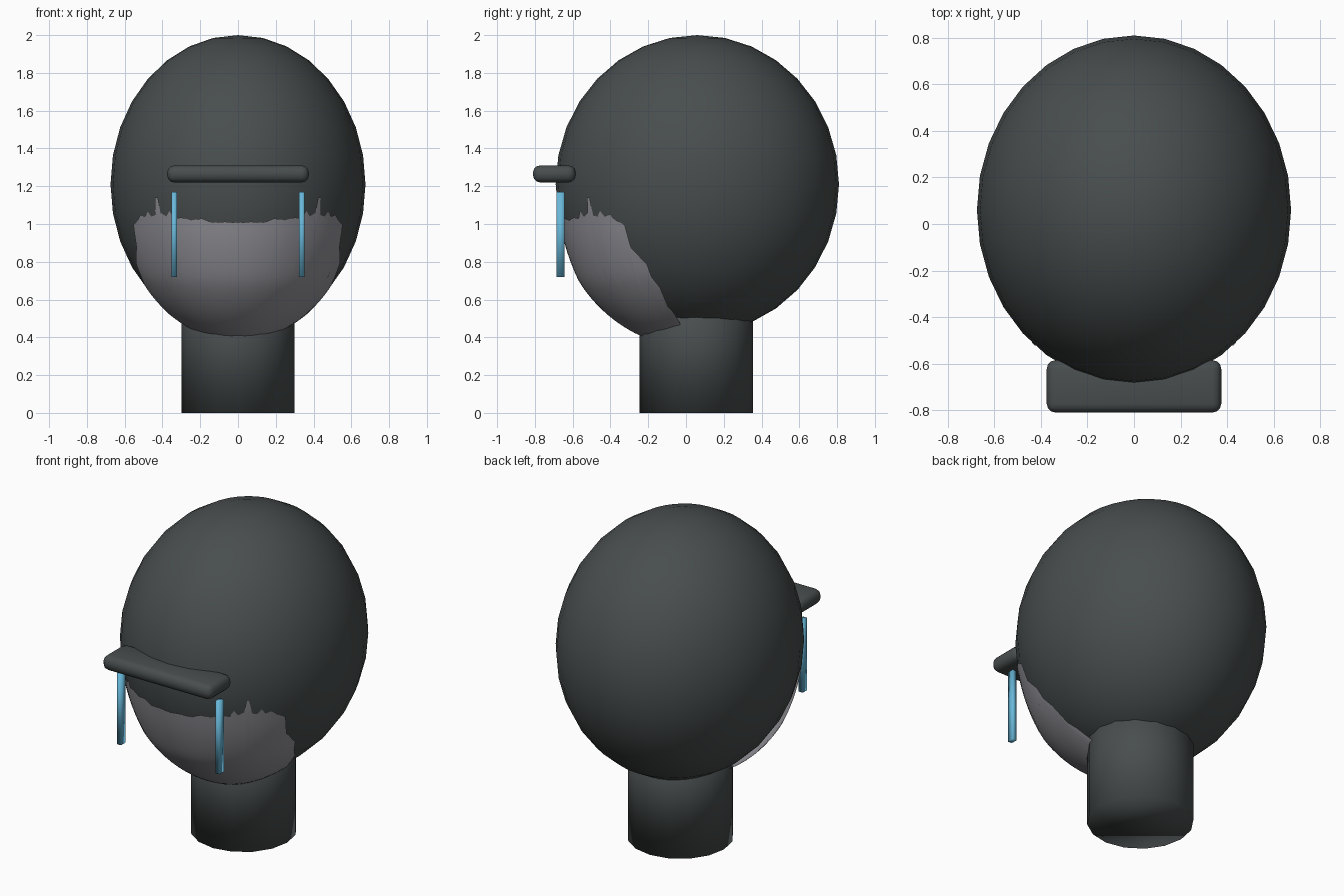
import bpy, bmesh, math

if "Cube" in bpy.data.objects:
    bpy.data.objects.remove(bpy.data.objects["Cube"])

CENTRE = (0.0, 0.06, 1.21)
RADII = (0.675, 0.75, 0.79)


def material(name, rgb):
    m = bpy.data.materials.new(name)
    m.diffuse_color = (*rgb, 1)
    m.use_nodes = True
    m.node_tree.nodes["Principled BSDF"].inputs["Base Color"].default_value = m.diffuse_color
    return m


charcoal = material("charcoal", (0.065, 0.075, 0.075))
grey = material("mid grey", (0.29, 0.29, 0.32))
blue = material("sky blue", (0.14, 0.48, 0.70))


def finish(bm, name, mat, smooth=True):
    bmesh.ops.recalc_face_normals(bm, faces=bm.faces)
    me = bpy.data.meshes.new(name)
    bm.to_mesh(me)
    bm.free()
    me.materials.append(mat)
    for p in me.polygons:
        p.use_smooth = smooth
    ob = bpy.data.objects.new(name, me)
    bpy.context.collection.objects.link(ob)
    return ob


def box(name, lo, hi, mat):
    bm = bmesh.new()
    bmesh.ops.create_cube(bm, size=1)
    for v in bm.verts:
        v.co = [(a + b) / 2 + c * (b - a) for a, b, c in zip(lo, hi, v.co)]
    return finish(bm, name, mat)


def jagged_top(phi):
    """Height of the torn upper edge of the face patch at an angle from the front."""
    for (a, za), (b, zb) in zip(EDGE, EDGE[1:]):
        if a <= phi <= b:
            return za + (zb - za) * (phi - a) / (b - a)
    return EDGE[-1][1]


# Head
bm = bmesh.new()
bmesh.ops.create_uvsphere(bm, u_segments=32, v_segments=16, radius=1)
for v in bm.verts:
    v.co = [c + r * k for c, r, k in zip(CENTRE, RADII, v.co)]
finish(bm, "head", charcoal)

# Face patch: a slightly raised shell that bulges at the chin
EDGE = [(0, 1.01), (6, 1.015), (12, 1.01), (17, 1.03), (22, 1.02), (27, 1.035),
        (31, 1.03), (33, 1.07), (35, 1.04), (38, 1.06), (39, 1.14), (40.5, 1.14),
        (41.5, 1.05), (44, 1.04), (46, 1.07), (48, 1.04), (51, 1.05), (54, 1.02),
        (58, 1.0), (59.5, 0.9), (62, 0.87), (66, 0.82), (67, 0.76), (70, 0.7),
        (71, 0.6), (73.5, 0.56), (74.5, 0.5)]
angles = sorted({a for a, _ in EDGE} | {i * 3.0 for i in range(24)})
angles = [-a for a in reversed(angles) if a > 0] + angles
ROWS = 24
bm = bmesh.new()
columns = []
for a in angles:
    phi = math.radians(a)
    top = jagged_top(abs(a))
    start = math.asin((CENTRE[2] - top) / RADII[2])
    col = []
    for j in range(ROWS + 1):
        lat = start + (math.radians(88) - start) * j / ROWS
        s, drop = math.cos(lat) * 1.004, math.sin(lat) * 1.004
        z = CENTRE[2] - RADII[2] * drop
        bulge = min(1, max(0, (1.02 - z) / 0.25)) * math.cos(phi) ** 0.7
        col.append(bm.verts.new((RADII[0] * s * math.sin(phi),
                                 CENTRE[1] - RADII[1] * s * math.cos(phi),
                                 z - 0.075 * bulge)))
    columns.append(col)
for c, d in zip(columns, columns[1:]):
    for j in range(ROWS):
        bm.faces.new((c[j], c[j + 1], d[j + 1], d[j]))
patch = finish(bm, "face_patch", grey)
# Outward normals for the open shell
if sum(p.normal.y for p in patch.data.polygons) > 0:
    patch.data.flip_normals()

# Neck
bm = bmesh.new()
bmesh.ops.create_cone(bm, cap_ends=True, segments=16, radius1=0.3, radius2=0.3, depth=0.7)
for v in bm.verts:
    v.co.y += 0.055
    v.co.z += 0.35
finish(bm, "neck", charcoal)

# Brow bar with rounded edges
brow = box("brow_bar", (-0.375, -0.81, 1.22), (0.375, -0.585, 1.31), charcoal)
bev = brow.modifiers.new("rounding", 'BEVEL')
bev.width = 0.038
bev.segments = 3

# Thin hanging strips on both sides of the face
for side, x in (("left", -0.338), ("right", 0.338)):
    box(side + "_face_strip", (x - 0.014, -0.685, 0.72), (x + 0.014, -0.642, 1.17), blue)
